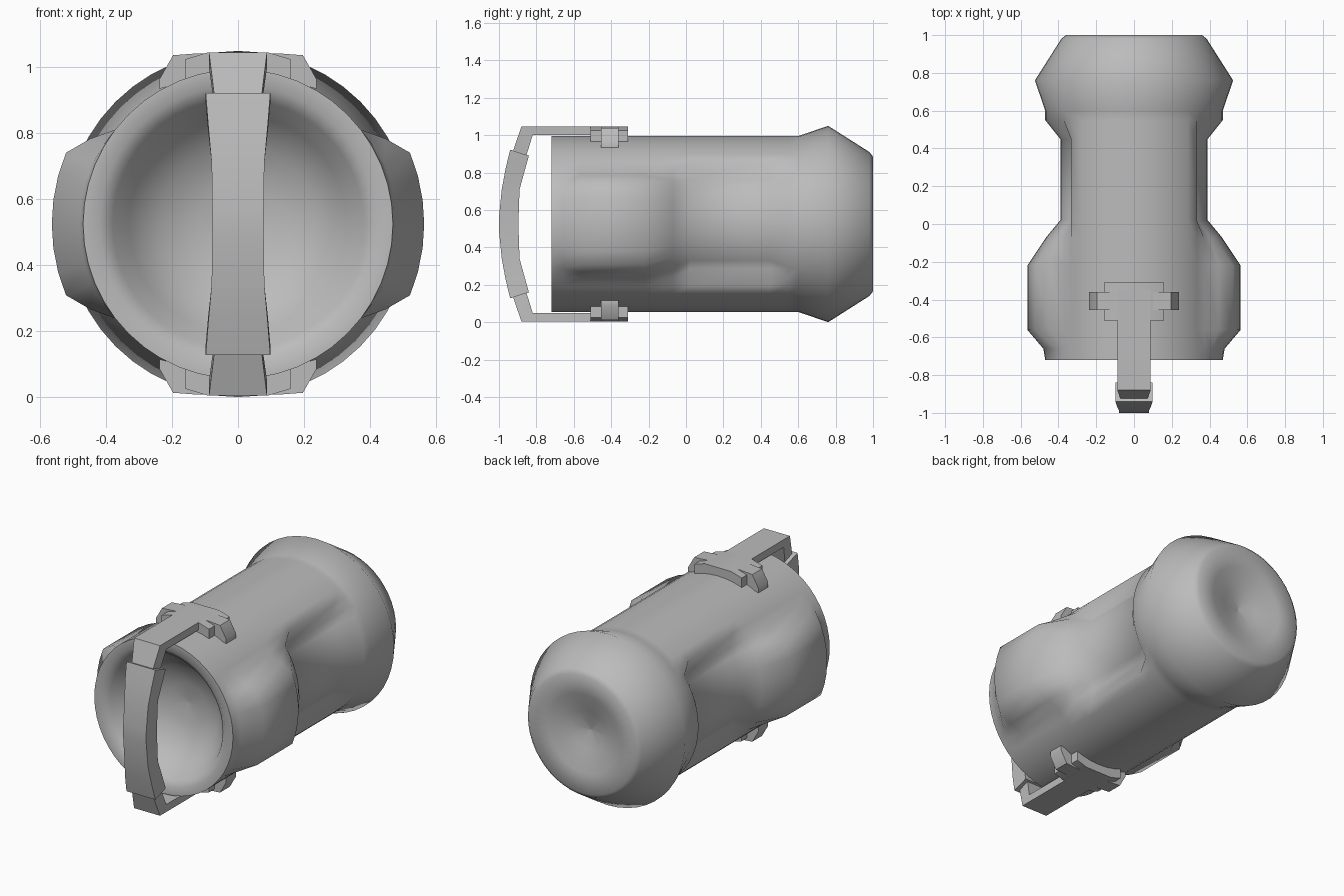
import bpy
import bmesh
import math

cube = bpy.data.objects.get("Cube")
if cube:
    bpy.data.objects.remove(cube)

CENTRE = 0.525  # height of the long axis

grey = bpy.data.materials.new("plain grey")
grey.use_nodes = True
colour = (0.5, 0.5, 0.5, 1)
grey.diffuse_color = colour
grey.node_tree.nodes["Principled BSDF"].inputs["Base Color"].default_value = colour


def finish(name, bm, angle):
    bmesh.ops.remove_doubles(bm, verts=bm.verts, dist=0.0005)
    bmesh.ops.recalc_face_normals(bm, faces=bm.faces)
    mesh = bpy.data.meshes.new(name)
    bm.to_mesh(mesh)
    bm.free()
    mesh.materials.append(grey)
    ob = bpy.data.objects.new(name, mesh)
    bpy.context.collection.objects.link(ob)
    bpy.ops.object.select_all(action='DESELECT')
    ob.select_set(True)
    bpy.context.view_layer.objects.active = ob
    bpy.ops.object.shade_smooth_by_angle(angle=math.radians(angle))
    return ob


def loft(bm, rings, caps=True):
    loops = [[bm.verts.new(p) for p in ring] for ring in rings]
    n = len(loops[0])
    for a, b in zip(loops, loops[1:]):
        for i in range(n):
            j = (i + 1) % n
            bm.faces.new((a[i], a[j], b[j], b[i]))
    if caps:
        bm.faces.new(loops[0])
        bm.faces.new(loops[-1])


def fade(value, full, zero):
    return min(1, max(0, (zero - value) / (zero - full)))


# Body: y, round radius, radius on the left and right flanks
PROFILE = [
    (-0.48, 0.001, 0.001), (-0.49, 0.12, 0.12), (-0.53, 0.24, 0.24),
    (-0.61, 0.33, 0.33), (-0.69, 0.38, 0.38), (-0.72, 0.42, 0.42),
    (-0.72, 0.47, 0.47), (-0.66, 0.47, 0.48), (-0.56, 0.47, 0.565),
    (-0.22, 0.47, 0.565), (-0.07, 0.47, 0.465), (0.02, 0.47, 0.39),
    (0.45, 0.47, 0.39), (0.55, 0.47, 0.47), (0.60, 0.47, 0.47),
    (0.76, 0.525, 0.525), (0.98, 0.385, 0.385), (1.0, 0.36, 0.36),
    (0.99, 0.24, 0.24), (0.94, 0.12, 0.12), (0.92, 0.001, 0.001),
]
SIDES = 48


def body_ring(y, round_r, flank_r):
    ring = []
    for i in range(SIDES):
        a = math.tau * i / SIDES
        off = math.degrees(math.asin(min(1, abs(math.sin(a)))))
        # raised pads taper gently, sunken panels have steep walls
        k = fade(off, 22.5, 37.5) if flank_r > round_r else fade(off, 37.5, 45)
        r = round_r + (flank_r - round_r) * k
        ring.append((r * math.cos(a), y, CENTRE + r * math.sin(a)))
    return ring


bm = bmesh.new()
loft(bm, [body_ring(*p) for p in PROFILE], caps=False)
finish("body", bm, 65)


# Handle parts: each section is half width, outer (y, z), inner (y, z)
def strip(bm, sections):
    rings = []
    for w, (yo, zo), (yi, zi) in sections:
        rings.append([(-w, yo, zo), (w, yo, zo), (w, yi, zi), (-w, yi, zi)])
    loft(bm, rings)


def mirror_down(ob):
    # Repeat the part on the underside
    pivot = bpy.data.objects.new(ob.name + "_pivot", None)
    pivot.location.z = CENTRE
    pivot.hide_render = True
    bpy.context.collection.objects.link(pivot)
    mod = ob.modifiers.new("Mirror", 'MIRROR')
    mod.use_axis = (False, False, True)
    mod.mirror_object = pivot


# Grip
half = [(0.098, (-0.94, 0.922), (-0.84, 0.89)),
        (0.090, (-0.965, 0.82), (-0.865, 0.80)),
        (0.080, (-0.985, 0.71), (-0.89, 0.71)),
        (0.078, (-1.0, 0.56), (-0.895, 0.56))]
lower = [(w, (yo, 2 * CENTRE - zo), (yi, 2 * CENTRE - zi))
         for w, (yo, zo), (yi, zi) in reversed(half)]
bm = bmesh.new()
strip(bm, half + lower)
finish("grip", bm, 40)

# Arm joining the grip to the bracket
bm = bmesh.new()
strip(bm, [(0.07, (-0.93, 0.90), (-0.86, 0.87)),
           (0.088, (-0.88, 1.046), (-0.82, 1.0)),
           (0.088, (-0.35, 1.046), (-0.35, 1.0))])
mirror_down(finish("handle_arm", bm, 40))


# Bracket: a plate and a cross tab that hug the round body
def saddle(bm, y0, y1, top):
    rings = []
    for x, z, thick in top:
        rings.append([(x, y0, z), (x, y1, z), (x, y1, z - thick), (x, y0, z - thick)])
    loft(bm, rings)


def both_ways(points):
    return [(-x, z, t) for x, z, t in reversed(points)] + points


bm = bmesh.new()
saddle(bm, -0.51, -0.31, both_ways([(0.09, 1.046, 0.07), (0.16, 1.025, 0.07)]))
mirror_down(finish("bracket_plate", bm, 40))

bm = bmesh.new()
saddle(bm, -0.455, -0.36, both_ways([(0.12, 1.043, 0.07), (0.197, 1.037, 0.09),
                                     (0.238, 0.965, 0.03)]))
mirror_down(finish("bracket_tab", bm, 40))
